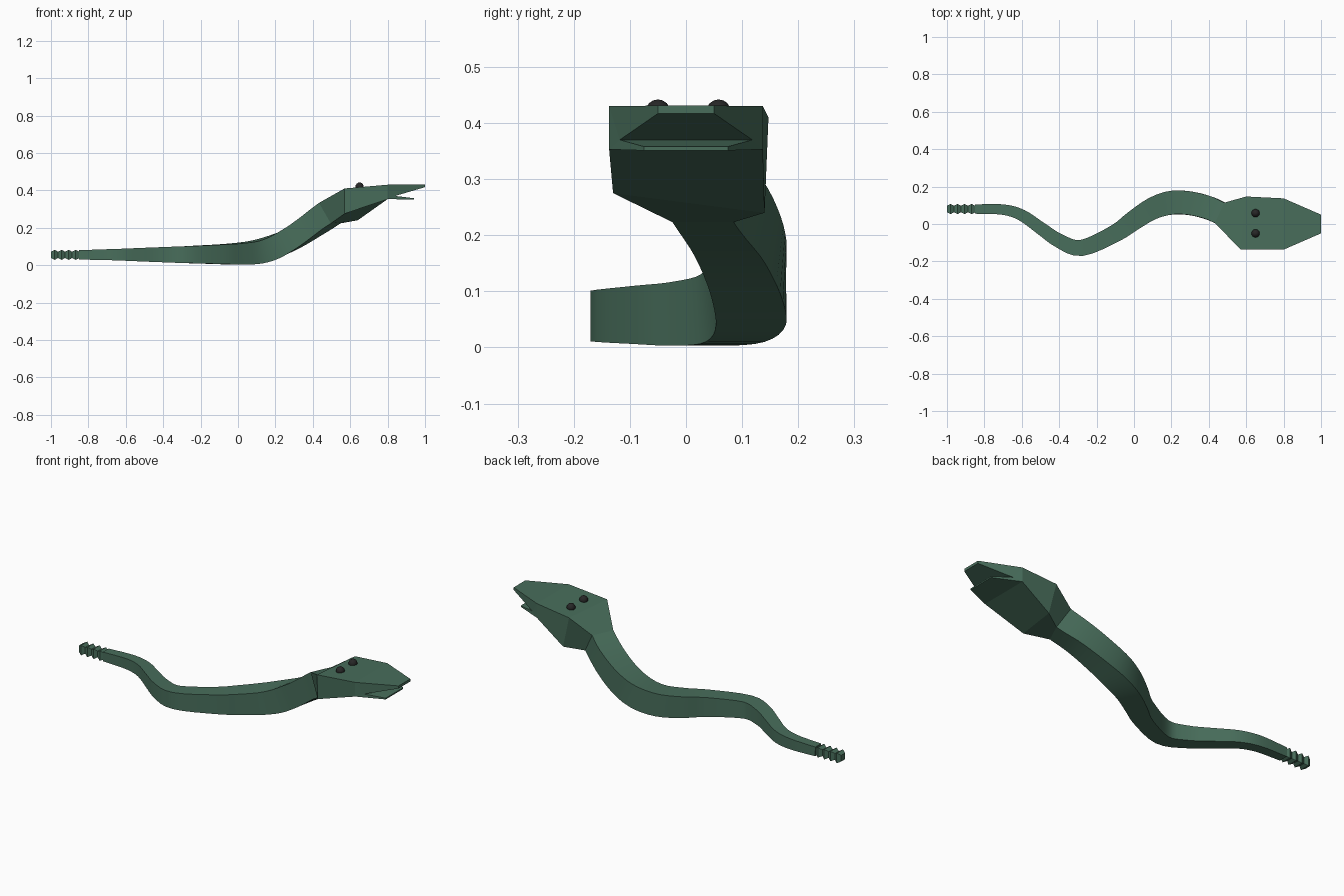
import bpy
import math
from mathutils import Vector

if "Cube" in bpy.data.objects:
    bpy.data.objects.remove(bpy.data.objects["Cube"])


def material(name, rgb):
    m = bpy.data.materials.new(name)
    m.diffuse_color = (*rgb, 1)
    m.use_nodes = True
    m.node_tree.nodes["Principled BSDF"].inputs["Base Color"].default_value = m.diffuse_color
    return m


GREEN = material("snake green", (0.065, 0.155, 0.105))
BLACK = material("eye black", (0.02, 0.02, 0.02))


def make(name, verts, faces, mat, smooth=False):
    me = bpy.data.meshes.new(name)
    me.from_pydata([tuple(v) for v in verts], [], faces)
    me.materials.append(mat)
    ob = bpy.data.objects.new(name, me)
    bpy.context.collection.objects.link(ob)
    if smooth:
        bpy.ops.object.select_all(action='DESELECT')
        ob.select_set(True)
        bpy.context.view_layer.objects.active = ob
        bpy.ops.object.shade_smooth_by_angle(angle=math.radians(30))
    return ob


def loft(name, rings, mat, smooth=False):
    """Skin four-cornered rings (bottom -y, bottom +y, top +y, top -y) along +x."""
    verts = [v for r in rings for v in r]
    n = len(rings)
    faces = [(4 * i + j, 4 * i + 4 + j, 4 * i + 4 + (j + 1) % 4, 4 * i + (j + 1) % 4)[::-1]
             for i in range(n - 1) for j in range(4)]
    e = 4 * (n - 1)
    faces += [(3, 2, 1, 0), (e, e + 1, e + 2, e + 3)]
    return make(name, verts, faces, mat, smooth)


def spline(pts, steps):
    """Catmull-Rom through points of any dimension."""
    p = [Vector(q) for q in pts]
    p = [2 * p[0] - p[1]] + p + [2 * p[-1] - p[-2]]
    out = []
    for i in range(1, len(p) - 2):
        a, b, c, d = p[i - 1:i + 3]
        for k in range(steps):
            t = k / steps
            out.append(0.5 * (2 * b + (c - a) * t + (2 * a - 5 * b + 4 * c - d) * t ** 2
                              + (3 * b - a - 3 * c + d) * t ** 3))
    return out + [p[-2]]


# Body: centre line, then half width and half height
path = [(-0.85, .08, .055), (-0.7, .077, .056), (-0.6, .047, .056), (-0.5, -.022, .056),
        (-0.4, -.09, .056), (-0.28, -.128, .056), (-0.1, -.05, .058), (0, .02, .06),
        (0.1, .083, .07), (0.2, .113, .1), (0.3, .11, .15), (0.4, .085, .215), (0.49, .045, .278)]
size = [(.025, .025), (.028, .029), (.031, .032), (.034, .036), (.038, .04), (.043, .045),
        (.047, .052), (.053, .057), (.058, .061), (.063, .063), (.063, .062), (.062, .062),
        (.06, .065)]
centres = spline(path, 4)
sizes = spline(size, 4)
rings = []
for i, (c, s) in enumerate(zip(centres, sizes)):
    t = (centres[min(i + 1, len(centres) - 1)] - centres[max(i - 1, 0)]).normalized()
    side = Vector((-t.y, t.x, 0)).normalized()
    up = t.cross(side)
    rings.append([c + side * (a * s[0]) + up * (b * s[1])
                  for a, b in ((-1, -1), (1, -1), (1, 1), (-1, 1))])
loft("body", rings, GREEN, True)

# Rattle: square ridges at the tail tip
ridges = []
for k in range(4):
    x = -1 + k * 0.0375
    for dx, r in ((0, .017), (.02, .027)):
        ridges.append((x + dx, r))
ridges.append((-0.85, .018))
loft("rattle", [[(x, .08 + a * r, .055 + b * r) for a, b in ((-1, -1), (1, -1), (1, 1), (-1, 1))]
                for x, r in ridges], GREEN)

# Head: neck ring, cheek ring, jaw ring, then the open mouth
verts = list(rings[-1])
verts += [(.57, -.13, .275), (.64, .14, .24), (.6, .147, .41), (.57, -.137, .41)]
verts += [(.8, -.137, .353), (.8, .137, .353), (.8, .137, .43), (.8, -.137, .43)]
# 12-13 mouth corners, 14-17 snout end, 18-21 lower lip end
verts += [(.84, -.118, .37), (.84, .118, .37)]
verts += [(1, -.05, .417), (1, .05, .417), (1, .05, .431), (1, -.05, .431)]
verts += [(.94, -.075, .351), (.94, .075, .351), (.94, .075, .358), (.94, -.075, .358)]
faces = [(3, 2, 1, 0)]
for i in (0, 4):
    faces += [(i + j, i + (j + 1) % 4, i + 4 + (j + 1) % 4, i + 4 + j) for j in range(4)]
faces += [(11, 10, 16, 17), (14, 15, 16, 17), (13, 15, 14, 12),        # snout
          (11, 17, 14, 12), (10, 13, 15, 16), (8, 11, 12), (9, 13, 10),  # cheeks
          (8, 9, 19, 18), (18, 19, 20, 21), (12, 21, 20, 13),          # lower jaw
          (8, 12, 21, 18), (9, 19, 20, 13)]
head = make("head", verts, faces, GREEN)
bpy.context.view_layer.objects.active = head
head.select_set(True)
bpy.ops.object.mode_set(mode='EDIT')
bpy.ops.mesh.select_all(action='SELECT')
bpy.ops.mesh.normals_make_consistent(inside=False)
bpy.ops.object.mode_set(mode='OBJECT')

# Eyes
for name, y in (("eye_right", -.05), ("eye_left", .058)):
    bpy.ops.mesh.primitive_uv_sphere_add(segments=16, ring_count=8, radius=.022,
                                         location=(.65, y, .42))
    eye = bpy.context.object
    eye.name = name
    eye.data.materials.append(BLACK)
    bpy.ops.object.shade_smooth_by_angle(angle=math.radians(40))
